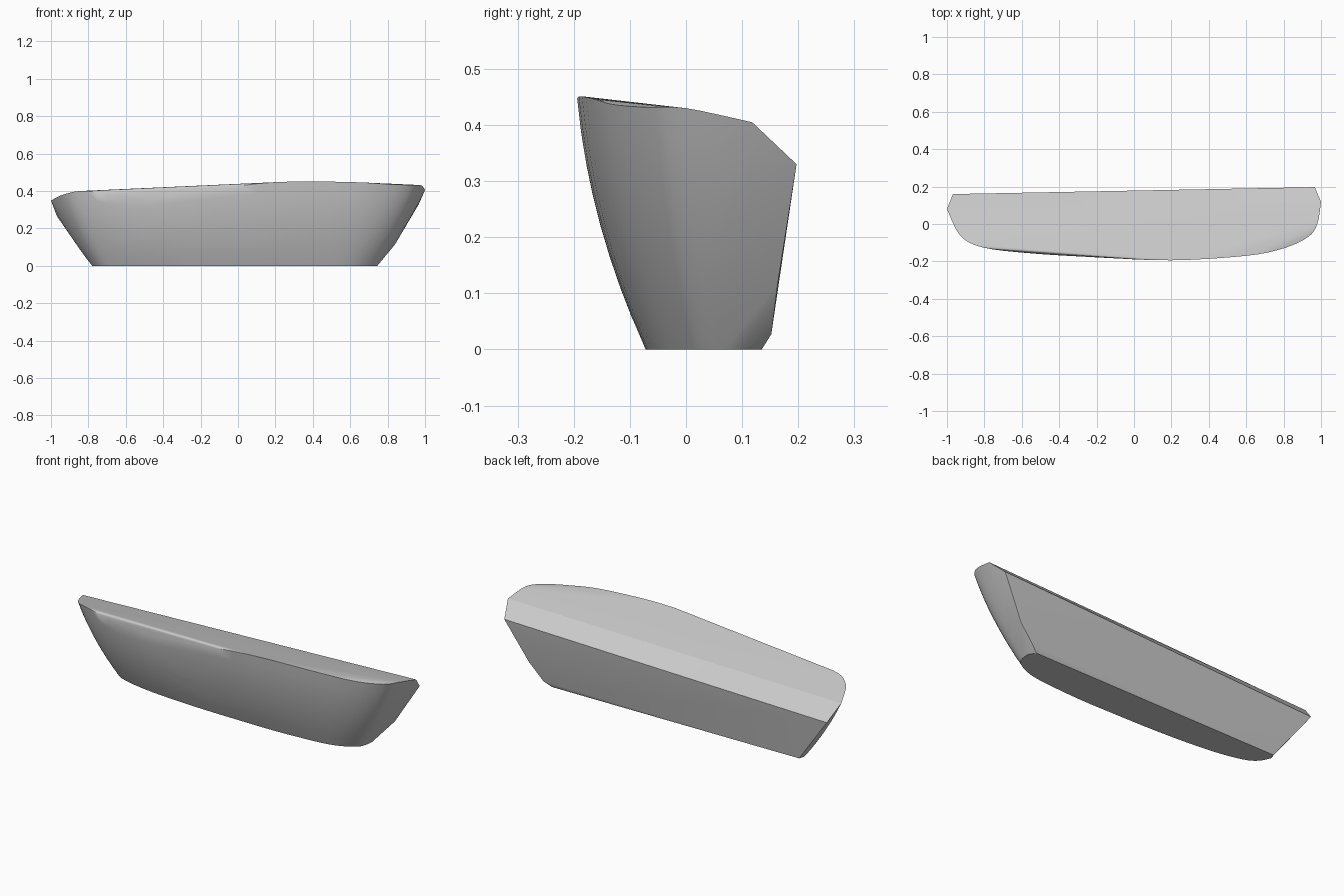
import bpy, bmesh, math
from mathutils import Vector

if "Cube" in bpy.data.objects:
    bpy.data.objects.remove(bpy.data.objects["Cube"], do_unlink=True)

stone = bpy.data.materials.new("plain grey")
stone.use_nodes = True
grey = (0.6, 0.6, 0.6, 1)
stone.diffuse_color = grey
stone.node_tree.nodes["Principled BSDF"].inputs["Base Color"].default_value = grey


def top_height(x, y):
    """Height of the tilted flat top."""
    return 0.447 + 0.032 * (x - 0.2) - 0.218 * (y + 0.193)


def smooth_row(points, steps):
    """Catmull-Rom curve through the points."""
    pts = [Vector(p) for p in points]
    pts = [2 * pts[0] - pts[1]] + pts + [2 * pts[-1] - pts[-2]]
    row = []
    for a, b, c, d in zip(pts, pts[1:], pts[2:], pts[3:]):
        for i in range(steps):
            t = i / steps
            row.append(0.5 * (2 * b + (c - a) * t + (2 * a - 5 * b + 4 * c - d) * t**2
                              + (3 * b - a - 3 * c + d) * t**3))
    return row + [pts[-2]]


# Rim and foot of the curved wall, from the right end round the front to the left end
rim = [(1.0, 0.118, 0), (0.98, 0.0, 0), (0.93, -0.07, 0.012), (0.8, -0.13, 0.016),
       (0.6, -0.17, 0.007), (0.2, -0.194, 0), (-0.2, -0.178, 0.03), (-0.55, -0.157, 0.05),
       (-0.81, -0.125, 0), (-0.93, -0.06, 0), (-1.0, 0.08, 0)]
foot = [(0.745, 0.1), (0.735, 0.04), (0.7, 0.0), (0.61, -0.04), (0.47, -0.06), (0.2, -0.072),
        (-0.2, -0.066), (-0.5, -0.045), (-0.68, -0.01), (-0.75, 0.03), (-0.78, 0.085)]
rim = [Vector((x, y, top_height(x, y) - drop)) for x, y, drop in rim]
foot = [Vector((x, y, 0)) for x, y in foot]

# Bulging ribs between foot and rim
cloud = []
levels = 8
for low, high in zip(smooth_row(foot, 4), smooth_row(rim, 4)):
    bulge = 0.25 + 0.4 * max(0, 1 - abs(high.x) ** 4)
    for i in range(levels + 1):
        t = i / levels
        p = low.lerp(high, t + bulge * t * (1 - t))
        p.z = high.z * t
        cloud.append(p)

# Back face corners with the clipped lower right corner
cloud += [Vector(p) for p in [(0.967, 0.197, 0.33), (0.84, 0.163, 0.115), (0.76, 0.152, 0.027),
                              (0.72, 0.135, 0), (-0.968, 0.16, 0.265), (-0.77, 0.118, 0)]]

# Closed skin around all the points
bm = bmesh.new()
for p in cloud:
    p.x = max(-1, min(1, p.x))
    bm.verts.new(p)
hull = bmesh.ops.convex_hull(bm, input=bm.verts)
loose = {v for v in hull["geom_interior"] + hull["geom_unused"] if isinstance(v, bmesh.types.BMVert)}
bmesh.ops.delete(bm, geom=list(loose), context='VERTS')
bmesh.ops.dissolve_limit(bm, angle_limit=math.radians(1), verts=bm.verts, edges=bm.edges)
bmesh.ops.recalc_face_normals(bm, faces=bm.faces)
mesh = bpy.data.meshes.new("hull_block")
bm.to_mesh(mesh)
bm.free()
mesh.materials.append(stone)
block = bpy.data.objects.new("hull_block", mesh)
bpy.context.collection.objects.link(block)
bpy.context.view_layer.objects.active = block
block.select_set(True)
bpy.ops.object.shade_smooth_by_angle(angle=math.radians(28))
